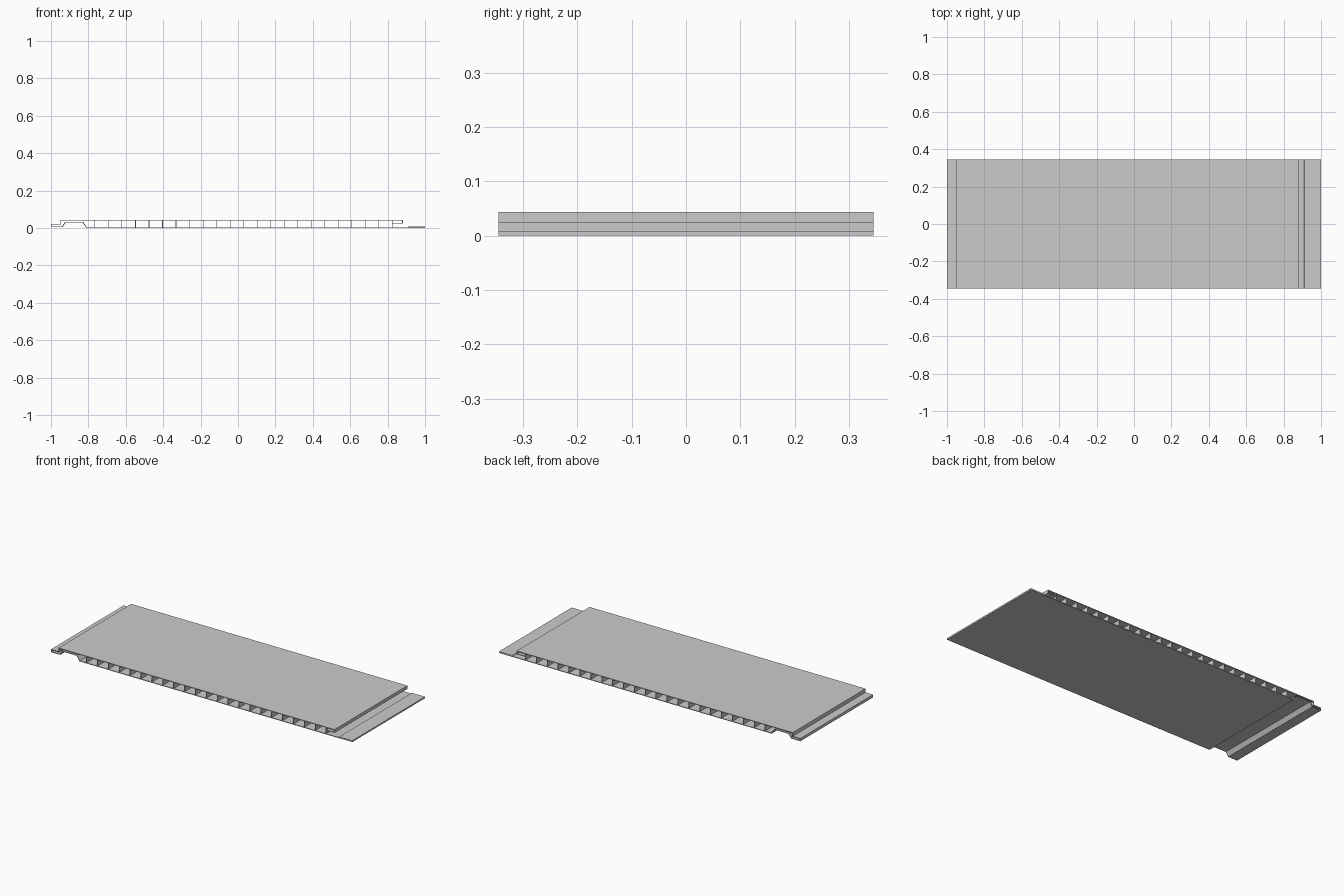
import bpy, bmesh
from mathutils import Vector

if "Cube" in bpy.data.objects:
    bpy.data.objects.remove(bpy.data.objects["Cube"])

HALF = 0.345      # half length along y
T = 0.004         # skin thickness
TOP = 0.044


def extrude(name, loops):
    """Extrude closed xz outlines along y into one object."""
    bm = bmesh.new()
    for pts in loops:
        front = [bm.verts.new((x, -HALF, z)) for x, z in pts]
        back = [bm.verts.new((x, HALF, z)) for x, z in pts]
        bm.faces.new(front)
        bm.faces.new(back[::-1])
        n = len(pts)
        for i in range(n):
            j = (i + 1) % n
            bm.faces.new((front[i], back[i], back[j], front[j]))
    bmesh.ops.recalc_face_normals(bm, faces=bm.faces)
    me = bpy.data.meshes.new(name)
    bm.to_mesh(me)
    bm.free()
    ob = bpy.data.objects.new(name, me)
    bpy.context.collection.objects.link(ob)
    return ob


def ribbon(path, t=T):
    """Closed outline of a mitred strip lying to the left of the path."""
    p = [Vector(q) for q in path]
    dirs = [(b - a).normalized() for a, b in zip(p, p[1:])]
    nor = [Vector((-d.y, d.x)) for d in dirs]
    off = []
    for i, q in enumerate(p):
        a, b = nor[max(i - 1, 0)], nor[min(i, len(nor) - 1)]
        off.append(q + (a + b) * (t / (1 + a.dot(b))))
    return [tuple(q) for q in p] + [tuple(q) for q in reversed(off)]


def box(x0, x1, z0, z1):
    return [(x0, z0), (x1, z0), (x1, z1), (x0, z1)]


# upper skin: tongue, step, flat top, and the folded lip on the right
extrude("upper_skin", [ribbon([
    (0.825, 0.024), (0.882, 0.024), (0.882, TOP), (-0.95, TOP),
    (-0.95, 0.022), (-1.0, 0.022), (-1.0, 0.005), (-0.938, 0.005),
    (-0.922, 0.029), (-0.83, 0.029), (-0.81, 0.0), (-0.79, 0.0)])])

# lower skin with the thicker fixing flange
extrude("lower_skin", [[
    (-0.795, 0), (1.0, 0), (1.0, 0.009), (0.952, 0.009),
    (0.95, 0.0085), (0.912, 0.0085), (0.908, T), (-0.795, T)]])

# vertical webs between the skins
COUNT = 23
step = (0.825 + 0.765) / (COUNT - 1)
extrude("webs", [box(-0.765 + i * step - 0.0015, -0.765 + i * step + 0.0015,
                     T / 2, TOP - T / 2) for i in range(COUNT)])
